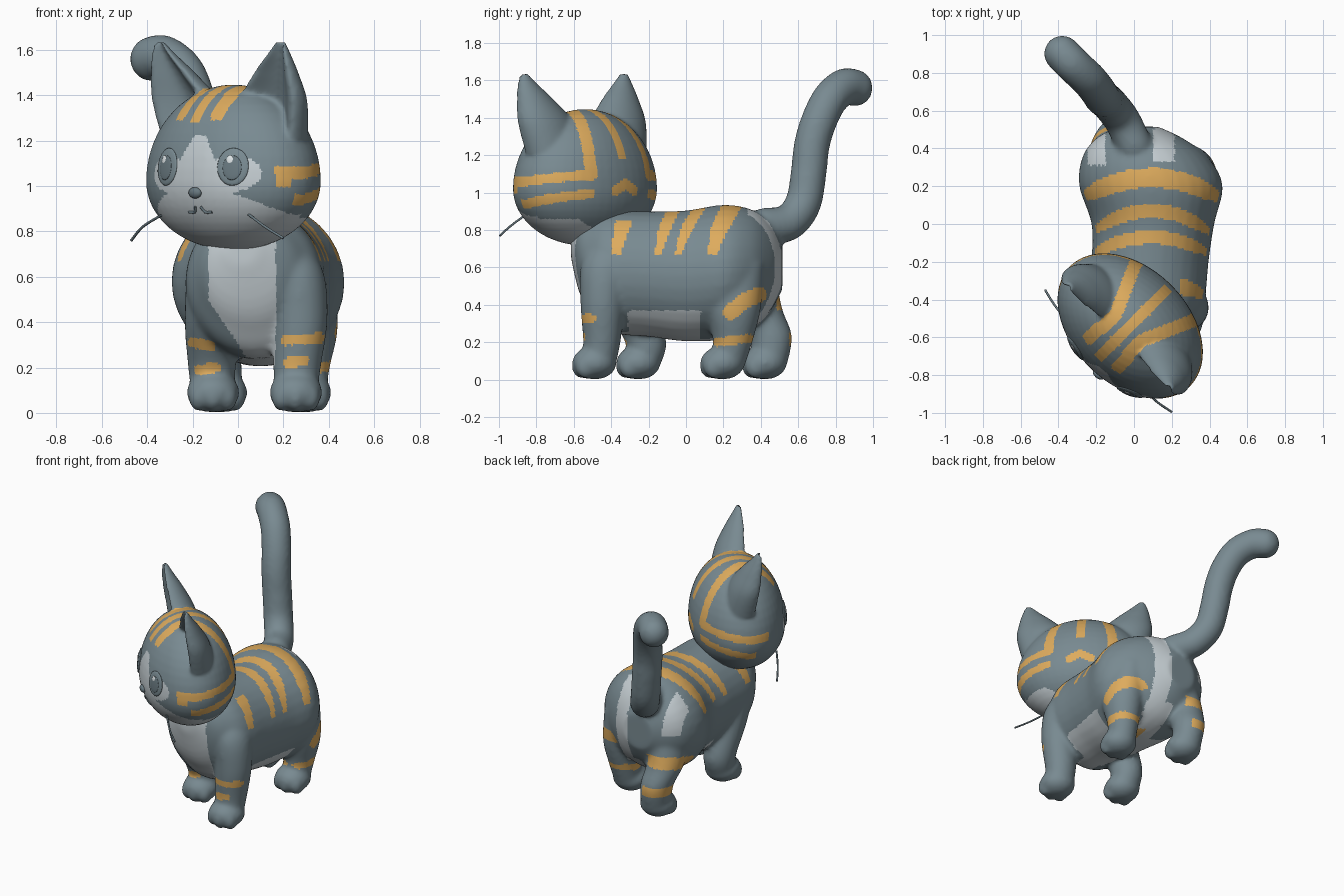
import bpy, bmesh, math
from mathutils import Vector, Matrix

cube = bpy.data.objects.get("Cube")
if cube:
    bpy.data.objects.remove(cube, do_unlink=True)


def material(name, rgb):
    m = bpy.data.materials.new(name)
    m.use_nodes = True
    m.diffuse_color = (*rgb, 1)
    m.node_tree.nodes["Principled BSDF"].inputs["Base Color"].default_value = (*rgb, 1)
    return m


GREY, ORANGE, WHITE = 0, 1, 2
fur = [material("grey fur", (.19, .255, .285)),
       material("orange fur", (.73, .41, .11)),
       material("white fur", (.56, .62, .65))]
dark = material("dark grey", (.14, .19, .215))
shine = material("eye shine", (.75, .8, .82))


def spline(keys, steps=6):
    """Smooth Catmull-Rom samples through tuples of any length."""
    pts = [keys[0], *keys, keys[-1]]
    out = []
    for a, b, c, d in zip(pts, pts[1:], pts[2:], pts[3:]):
        for i in range(steps):
            t = i / steps
            out.append([q + t / 2 * (r - p + t * (2*p - 5*q + 4*r - s + t * (3*(q - r) + s - p)))
                        for p, q, r, s in zip(a, b, c, d)])
    return out + [list(keys[-1])]


def loft(bm, keys, along_y=False, hollow=False, n=32):
    """Elliptical rings (x, y, z, ra, rb) joined into a closed form."""
    rings = []
    for x, y, z, ra, rb in spline(keys):
        ring = []
        for i in range(n):
            c, s = math.cos(math.tau * i / n), math.sin(math.tau * i / n)
            if hollow and s < 0:
                s *= 1 - 1.3 * s * s
            ring.append(bm.verts.new((x + ra*c, y, z + rb*s) if along_y else (x + ra*c, y + rb*s, z)))
        rings.append(ring)
    for a, b in zip(rings, rings[1:]):
        for i in range(n):
            j = (i + 1) % n
            bm.faces.new((a[i], a[j], b[j], b[i]))
    bm.faces.new(rings[0])
    bm.faces.new(rings[-1])


def ball(bm, centre, radii, n=24):
    bmesh.ops.create_uvsphere(bm, u_segments=n, v_segments=n // 2, radius=1,
                              matrix=Matrix.Translation(centre) @ Matrix.Diagonal((*radii, 1)))


def fuse(name, bm, voxel, rounds):
    """Melt overlapping forms into one smooth skin."""
    bmesh.ops.recalc_face_normals(bm, faces=bm.faces)
    mesh = bpy.data.meshes.new(name)
    bm.to_mesh(mesh)
    bm.free()
    ob = bpy.data.objects.new(name, mesh)
    bpy.context.collection.objects.link(ob)
    r = ob.modifiers.new("skin", 'REMESH')
    r.mode, r.voxel_size = 'VOXEL', voxel
    s = ob.modifiers.new("soften", 'SMOOTH')
    s.factor, s.iterations = .5, rounds
    ob.data = bpy.data.meshes.new_from_object(ob.evaluated_get(bpy.context.evaluated_depsgraph_get()))
    ob.modifiers.clear()
    ob.data.materials.clear()
    for m in fur:
        ob.data.materials.append(m)
    return ob


def paint(ob, rule):
    faces = ob.data.polygons
    faces.foreach_set("material_index", [rule(*p.center, p.normal.y) for p in faces])
    ob.data.shade_smooth()


def near(a, b, path, width):
    """True when the flat point (a, b) lies within width of a polyline."""
    for (p, q), (r, s) in zip(path, path[1:]):
        u, v = r - p, s - q
        t = min(1, max(0, ((a - p) * u + (b - q) * v) / (u * u + v * v)))
        if math.hypot(a - p - u * t, b - q - v * t) < width:
            return True
    return False


# Torso, legs, paws and tail
bm = bmesh.new()
loft(bm, [(.02, -.615, .72, .07, .07), (.04, -.575, .66, .18, .18), (.055, -.52, .62, .24, .25),
          (.07, -.42, .58, .30, .325), (.085, -.2, .565, .31, .335), (.1, 0, .555, .325, .35), (.09, .2, .575, .38, .36),
          (.06, .35, .59, .335, .32), (.03, .45, .60, .235, .235), (.02, .515, .6, .11, .12)], True)
legs = [
    [(.2, -.4, .8, .04, .04), (.25, -.425, .64, .12, .13), (.275, -.445, .42, .12, .12), (.26, -.45, .2, .105, .1),
     (.255, -.47, .06, .09, .09)],
    [(-.04, -.4, .8, .04, .04), (-.09, -.39, .64, .12, .14), (-.12, -.31, .42, .115, .14), (-.115, -.215, .2, .105, .11),
     (-.11, -.235, .06, .09, .09)],
    [(.29, .24, .62, .13, .18), (.31, .25, .38, .13, .15), (.305, .25, .2, .1, .105), (.295, .215, .06, .09, .095)],
    [(-.1, .32, .6, .13, .15), (-.115, .385, .38, .12, .13), (-.09, .455, .23, .105, .112), (-.075, .44, .06, .095, .095)]]
for keys in legs:
    loft(bm, keys)
    x, y = keys[-1][:2]
    ball(bm, (x, y - .02, .09), (.118, .12, .09))
    for side in (-1, 0, 1):
        ball(bm, (x + side * .062, y - .085 + abs(side) * .02, .07), (.046, .058, .064))
for x, y, z in spline([(0, .42, .82), (-.06, .545, .84), (-.12, .625, .94), (-.15, .655, 1.1), (-.17, .672, 1.25),
                       (-.195, .71, 1.38), (-.245, .77, 1.5), (-.325, .845, 1.565), (-.38, .902, 1.56)], 5):
    ball(bm, (x, y, z), (.097, .097, .099))
body = fuse("body_with_legs_and_tail", bm, .0135, 12)
for v in body.data.vertices:
    v.co.z = max(v.co.z, .005)

# Band centre, half width, bend and bare gap at the spine
BACK_BANDS = [(.245, .052, .8, 0), (.07, .038, 1.15, 0), (-.07, .036, .9, 0), (-.31, .045, .8, .15)]
SIDE_STROKES = [(1, [(.24, .36), (.31, .42), (.39, .455)], .042), (1, [(.17, .2), (.34, .22)], .024),
                (-1, [(.27, .36), (.4, .4), (.54, .42)], .042), (-1, [(.4, .22), (.6, .22)], .033)]
FRONT_STROKES = [[(.21, .32), (.36, .33)], [(.22, .22), (.29, .23)], [(-.2, .31), (-.12, .295)], [(-.17, .19), (-.1, .2)]]


def coat(x, y, z, tilt):
    if y > .5 and z > .7:
        return GREY
    # bands over the back
    dx = abs(x - .09)
    if z > .67 and y < .33:
        taper = min(1, .55 + (z - .67) * 3)
        if any(dx >= gap and abs(y + bend * dx * dx - c) < w * taper for c, w, bend, gap in BACK_BANDS):
            return ORANGE
    # bars on thighs and legs
    if z < .53:
        if y > .1 and any((x - .04) * s > .08 and near(y, z, path, w) for s, path, w in SIDE_STROKES):
            return ORANGE
        if y < (-.48 if x > 0 else -.27) and tilt < .1 and any(near(x, z, path, .023) for path in FRONT_STROKES):
            return ORANGE
    # bib, belly and rump
    if y < -.31 and .21 < z < .8 and tilt < .3 and -.13 + max(0, .5 - z) * .65 < x < .165:
        return WHITE
    if .17 < z < .37 and -.31 < y < .45:
        front_paw = x < .01 and y < -.08
        hind_paw = (x > .19 and y > .08) or (x < .04 and y > .2)
        if not front_paw and not hind_paw:
            return WHITE
    if y > .33 and .1 < x < .215 and z > .28:
        return WHITE
    if y > .31 and z > .6 and -.245 < x < -.15:
        return WHITE
    return GREY


paint(body, coat)

# Head with ears, modelled facing forward and then turned
MID, WIDE, DEEP = 1.02, .45, .308
FACE = .063
TURN = Matrix.Translation((-.02, -.54, 0)) @ Matrix.Rotation(math.radians(-45), 4, 'Z')


def tall(z):
    """Skull is higher above its widest level than below it."""
    return .427 if z > MID else .303


bm = bmesh.new()
ball(bm, (0, 0, 0), (WIDE, DEEP, 1), 48)
for v in bm.verts:
    v.co.z = MID + v.co.z * tall(MID + v.co.z)
for s in (-1, 1):
    loft(bm, [(s * .24, 0, 1.2, .175, .14), (s * .272, -.03, 1.37, .18, .125), (s * .318, -.06, 1.49, .122, .09),
              (s * .358, -.08, 1.58, .062, .05), (s * .378, -.085, 1.638, .02, .02)], hollow=True)
head = fuse("head_with_ears", bm, .0115, 5)
head.matrix_world = TURN

TEMPLE = [(.11, -.2), (.095, -.02), (.16, .13), (.2, .22), (.23, .3)]


def mask(u, v, z, tilt):
    a, f = abs(u), abs(u - FACE)
    # crown, temple and cheek stripes, kept off the ears
    if (u / WIDE) ** 2 + (v / DEEP) ** 2 + ((z - MID) / tall(z)) ** 2 < 1.07:
        if a < .033 and z > (1.18 if v > 0 else 1.28):
            return ORANGE
        if z > (1.07 if v > 0 else 1.29) and near(a, v, TEMPLE, .035):
            return ORANGE
        if a > .2 and -.14 < v < .28 and abs(z - 1.06 - .13 * max(v, 0)) < .027:
            return ORANGE
        if a > .2 and -.05 < v < .3 and abs(z - .94 - .2 * max(v, 0)) < .025:
            return ORANGE
        if u > .2 and abs(v + .105) < .03 and abs(z - 1.01) < .016:
            return ORANGE
        if v > .2 and near(a, z, [(.07, 1.01), (0, 1.05)], .028):
            return ORANGE
    # muzzle, blaze and eye patches
    if tilt < .8 and v < (.2 if z < .86 else .03) and (f / .35) ** 2 + ((z - .82) / .17) ** 2 < 1:
        return WHITE
    if v < 0 and .9 < z < 1.22 and f < .035 + .6 * (1.22 - z):
        return WHITE
    if v < 0 and ((f - .18) / .115) ** 2 + ((z - 1.055) / .08) ** 2 < 1:
        return WHITE
    return GREY


paint(head, mask)


def on_face(u, z):
    """Point on the front of the skull, with its outward direction."""
    k = 1 - (u / WIDE) ** 2 - ((z - MID) / tall(z)) ** 2
    p = Vector((u, -DEEP * math.sqrt(max(k, 0)), z))
    return p, Vector((u / WIDE ** 2, p.y / DEEP ** 2, (z - MID) / tall(z) ** 2)).normalized()


def button(name, u, z, size, mat, lift):
    p, d = on_face(u, z)
    bm = bmesh.new()
    ball(bm, (0, 0, 0), size)
    mesh = bpy.data.meshes.new(name)
    bm.to_mesh(mesh)
    bm.free()
    mesh.materials.append(mat)
    mesh.shade_smooth()
    ob = bpy.data.objects.new(name, mesh)
    ob.matrix_world = TURN @ Matrix.Translation(p + d * lift) @ d.to_track_quat('Z', 'Y').to_matrix().to_4x4()
    bpy.context.collection.objects.link(ob)


def strand(name, points, radius, mat):
    c = bpy.data.curves.new(name, 'CURVE')
    c.dimensions, c.bevel_depth, c.bevel_resolution, c.use_fill_caps = '3D', radius, 2, True
    s = c.splines.new('POLY')
    pts = spline(points)
    s.points.add(len(pts) - 1)
    for q, p in zip(s.points, pts):
        q.co = (*p, 1)
    c.materials.append(mat)
    ob = bpy.data.objects.new(name, c)
    bpy.context.collection.objects.link(ob)
    return ob


# Eyes, nose and mouth
for s, label in ((1, "left"), (-1, "right")):
    eye = FACE + s * .185
    button(label + "_eye", eye, 1.085, (.074, .084, .012), fur[GREY], -.003)
    button(label + "_pupil", eye, 1.08, (.045, .055, .006), dark, .006)
    button(label + "_eye_shine", eye - .012, 1.115, (.016, .018, .004), shine, .01)
    lip = [on_face(FACE + s * u, z)[0] for u, z in ((.014, .91), (.03, .885), (.065, .885))]
    strand(label + "_mouth_line", [tuple(p) for p in lip], .006, dark).matrix_world = TURN
button("nose", FACE, .97, (.034, .025, .018), dark, .002)

# Whiskers
strand("left_whisker", [(.04, -.86, .88), (.12, -.94, .82), (.2, -.995, .77)], .006, dark)
strand("right_whisker", [(-.34, -.53, .87), (-.42, -.43, .82), (-.47, -.35, .76)], .006, dark)
